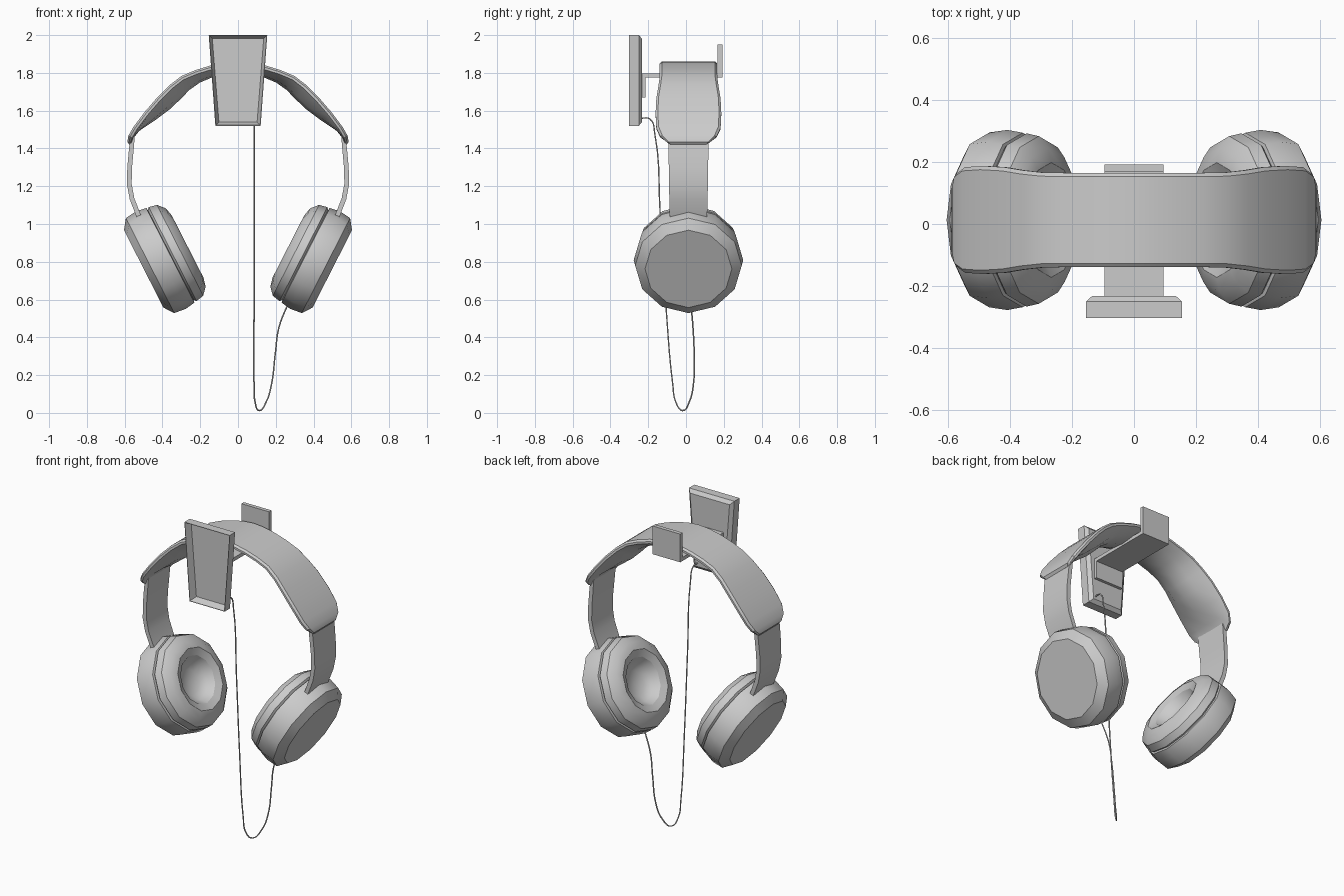
import bpy, bmesh, math
from mathutils import Vector

if "Cube" in bpy.data.objects:
    bpy.data.objects.remove(bpy.data.objects["Cube"])

YC = 0.013  # depth centre of the headphones


def finish(name, bm, angle=30):
    bmesh.ops.recalc_face_normals(bm, faces=bm.faces)
    me = bpy.data.meshes.new(name)
    bm.to_mesh(me)
    bm.free()
    ob = bpy.data.objects.new(name, me)
    bpy.context.collection.objects.link(ob)
    if angle:
        bpy.ops.object.select_all(action='DESELECT')
        ob.select_set(True)
        bpy.context.view_layer.objects.active = ob
        bpy.ops.object.shade_smooth_by_angle(angle=math.radians(angle))
    return ob


def bridge(name, rings, cap=True, angle=30):
    """Skin a list of equal closed rings; a one-point ring becomes a fan."""
    bm = bmesh.new()
    vs = [[bm.verts.new(p) for p in r] for r in rings]
    for a, b in zip(vs, vs[1:]):
        n = len(a)
        for i in range(n):
            j = (i + 1) % n
            if len(b) == 1:
                bm.faces.new((a[i], a[j], b[0]))
            else:
                bm.faces.new((a[i], a[j], b[j], b[i]))
    if cap:
        bm.faces.new(vs[0])
        if len(vs[-1]) > 2:
            bm.faces.new(vs[-1])
    return finish(name, bm, angle)


def sweep(name, stations, section):
    """Loft along outer-surface stations (x, z, half width, thickness)."""
    rings = []
    for i, (x, z, w, t) in enumerate(stations):
        a, b = stations[max(i - 1, 0)], stations[min(i + 1, len(stations) - 1)]
        tan = Vector((b[0] - a[0], b[1] - a[1])).normalized()
        nx, nz = tan.y, -tan.x  # inward when travelling left to right
        rings.append([(x + nx * d, YC + v, z + nz * d) for v, d in section(w, t)])
    return bridge(name, rings)


def pad_section(w, t):
    e = min(0.028, t)
    m = e + 0.75 * (t - e)
    return [(-w, .01), (-w + .012, 0), (w - .012, 0), (w, .01), (w, e * .8), (w - .01, e),
            (.55 * w, m), (0, t), (-.55 * w, m), (-w + .01, e), (-w, e * .8)]


def strip_section(w, t):
    return [(-w, 0), (w, 0), (w, t), (-w, t)]


def box(name, lo, hi):
    bm = bmesh.new()
    bmesh.ops.create_cube(bm, size=1)
    for v in bm.verts:
        v.co = [(l + h) / 2 + c * (h - l) for l, h, c in zip(lo, hi, v.co)]
    return finish(name, bm, 0)


# padded headband
half = [(-.575, 1.420, .105, .015), (-.586, 1.435, .118, .025), (-.580, 1.468, .150, .030),
        (-.553, 1.515, .170, .038), (-.495, 1.592, .174, .070), (-.426, 1.672, .170, .092),
        (-.365, 1.733, .160, .094), (-.300, 1.783, .153, .085), (-.225, 1.815, .152, .070),
        (-.140, 1.841, .152, .062), (-.070, 1.855, .152, .060)]
full = half + [(0, 1.861, .152, .060)] + [(-x, z, w, t) for x, z, w, t in reversed(half)]
sweep("headband_pad", full, pad_section)

# side strips joining headband and ear cups
strip = [(-.525, 1.01, .098, .025), (-.540, 1.045, .099, .025), (-.573, 1.13, .101, .025),
         (-.588, 1.21, .103, .025), (-.586, 1.30, .104, .025), (-.577, 1.40, .106, .025),
         (-.568, 1.47, .107, .022)]
sweep("side_strip_left", strip, strip_section)
sweep("side_strip_right", [(-x, z, w, t) for x, z, w, t in reversed(strip)], strip_section)

# ear cups and cushions: 12-sided lathes on a tilted axis, (radius, distance outward)
shell = [(.23, .098), (.282, .060), (.290, -.005), (.281, -.060), (.262, -.064)]
cushion = [(.262, -.058), (.279, -.074), (.270, -.118), (.232, -.152), (.185, -.163),
           (.142, -.145), (.115, -.105), (.075, -.080), (0, -.072)]
TILT = math.radians(27)


def lathe(name, profile, side):
    c, s = math.cos(TILT), math.sin(TILT)
    rings = []
    for r, t in profile:
        ring = []
        for k in range(12 if r else 1):
            a = math.tau * k / 12
            p = r * math.cos(a)
            ring.append((side * (.412 + t * c + p * s), YC + r * math.sin(a),
                         .807 - t * s + p * c))
        rings.append(ring)
    return bridge(name, rings)


for side, label in ((-1, "left"), (1, "right")):
    lathe("ear_cup_" + label, shell, side)
    lathe("ear_cushion_" + label, cushion, side)


# tapered hanger plate with sloped tray recess in front and chamfered back
def plate_ring(inset, y):
    t, b = .155 - inset, .120 - inset
    return [(-t, y, 2 - inset), (t, y, 2 - inset), (b, y, 1.52 + inset), (-b, y, 1.52 + inset)]


bridge("hanger_plate", [plate_ring(.020, -.232), plate_ring(0, -.250), plate_ring(0, -.302),
                        plate_ring(.003, -.302), plate_ring(.019, -.262)], angle=0)

# hook under the headband
box("hook_arm", (-.095, -.238, 1.776), (.095, .190, 1.798))
box("hook_front_leg", (-.095, -.238, 1.67), (.095, -.214, 1.776))
box("hook_back_stop", (-.095, .168, 1.776), (.095, .192, 1.95))

# hanging cable
path = [(.085, -.245, 1.56), (.085, -.19, 1.555), (.085, -.165, 1.476), (.085, -.137, 1.06),
        (.085, -.105, .55), (.085, -.070, .15), (.090, -.055, .06), (.112, -.018, .012),
        (.150, .018, .06), (.177, .039, .15), (.198, .043, .32), (.216, .037, .45),
        (.270, .025, .59)]
cu = bpy.data.curves.new("cable", 'CURVE')
cu.dimensions = '3D'
cu.bevel_depth = .004
cu.bevel_resolution = 1
cu.resolution_u = 5
cu.use_fill_caps = True
sp = cu.splines.new('BEZIER')
sp.bezier_points.add(len(path) - 1)
for bp, co in zip(sp.bezier_points, path):
    bp.co = co
    bp.handle_left_type = bp.handle_right_type = 'AUTO'
bpy.context.collection.objects.link(bpy.data.objects.new("cable", cu))
